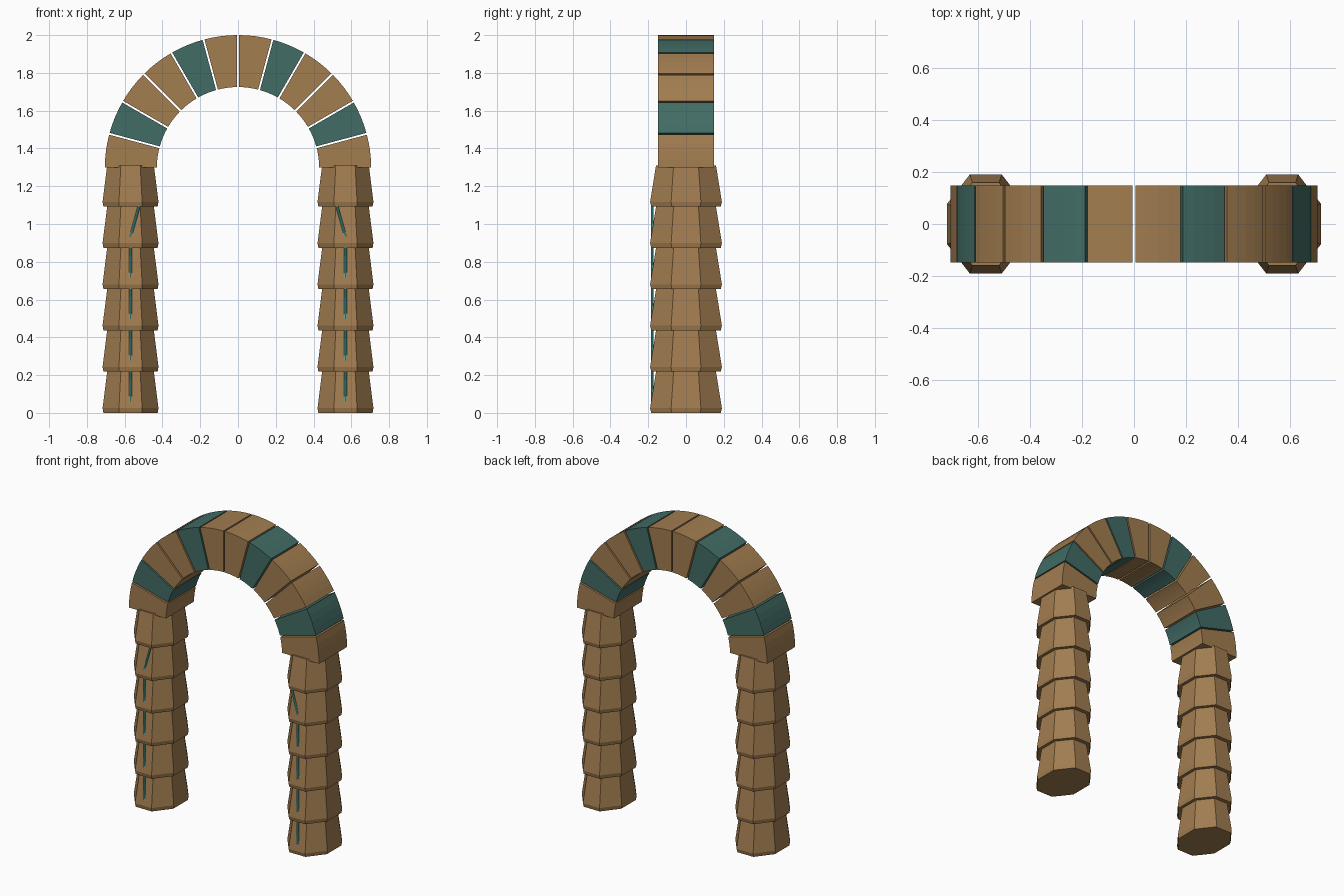
import bpy, bmesh, math
from mathutils import Matrix, Vector

cube = bpy.data.objects.get("Cube")
if cube:
    bpy.data.objects.remove(cube, do_unlink=True)


def make_material(name, rgb):
    mat = bpy.data.materials.new(name)
    mat.use_nodes = True
    mat.diffuse_color = (*rgb, 1)
    mat.node_tree.nodes["Principled BSDF"].inputs["Base Color"].default_value = (*rgb, 1)
    return mat


SAND = make_material("sandstone", (0.36, 0.205, 0.08))
TEAL = make_material("dark_teal", (0.054, 0.15, 0.13))
GLOW = make_material("bright_turquoise", (0.10, 0.52, 0.45))


def finish(name, bm, mat):
    bmesh.ops.recalc_face_normals(bm, faces=bm.faces)
    mesh = bpy.data.meshes.new(name)
    bm.to_mesh(mesh)
    bm.free()
    mesh.materials.append(mat)
    obj = bpy.data.objects.new(name, mesh)
    bpy.context.collection.objects.link(obj)
    return obj


def loft(bm, rings):
    """Skin a list of point rings and cap both ends."""
    rows = [[bm.verts.new(p) for p in ring] for ring in rings]
    n = len(rows[0])
    for a, b in zip(rows, rows[1:]):
        for i in range(n):
            j = (i + 1) % n
            bm.faces.new((a[i], a[j], b[j], b[i]))
    bm.faces.new(rows[0])
    bm.faces.new(rows[-1])


COLUMN_X = 0.569
PITCH = 0.2185
HALF_X, HALF_Y = 0.148, 0.19


def octagon(cx, z, scale):
    r = scale / math.cos(math.pi / 8)
    angles = [math.pi / 8 + k * math.pi / 4 for k in range(8)]
    return [(cx + HALF_X * r * math.cos(a), HALF_Y * r * math.sin(a), z) for a in angles]


# Columns of six stacked, tapering octagonal drums
def column(name, side):
    bm = bmesh.new()
    for i in range(6):
        z = i * PITCH
        profile = [(0, 0.97), (0.025, 1.0), (PITCH, 0.835)]
        loft(bm, [octagon(side * COLUMN_X, z + h, s) for h, s in profile])
    finish(name, bm, SAND)


# Thin inlaid rods on the front of the lower five drums, the top one leaning inward
def rods(name, side):
    bm = bmesh.new()
    for i in range(5):
        low = Vector((side * COLUMN_X, -0.179, i * PITCH + 0.06))
        high = Vector((side * COLUMN_X, -0.179, i * PITCH + 0.22))
        if i == 4:
            high.x -= side * 0.045
        rod = high - low
        turn = rod.to_track_quat("Z", "Y").to_matrix().to_4x4()
        bmesh.ops.create_cone(bm, cap_ends=True, segments=8, radius1=0.007, radius2=0.007,
                              depth=rod.length,
                              matrix=Matrix.Translation((low + high) / 2) @ turn)
    finish(name, bm, GLOW)


for label, side in (("left", 1), ("right", -1)):
    column(label + "_column", side)
    rods(label + "_column_rods", side)

# Arch of twelve wedge blocks separated by parallel gaps
CENTRE_Z, OUTER, INNER, DEPTH = 1.295, 0.705, 0.43, 0.148
GAP, STEPS = 0.005, 4


def arch_point(radius, y, start, t):
    inset = math.asin(GAP / radius)
    a = start + inset + t * (math.pi / 12 - 2 * inset)
    return (radius * math.cos(a), y, CENTRE_Z + radius * math.sin(a))


for i in range(12):
    bm = bmesh.new()
    corners = [(INNER, -DEPTH), (OUTER, -DEPTH), (OUTER, DEPTH), (INNER, DEPTH)]
    loft(bm, [[arch_point(r, y, i * math.pi / 12, s / STEPS) for r, y in corners]
              for s in range(STEPS + 1)])
    finish("arch_block_%d" % (i + 1), bm, TEAL if i % 6 in (1, 4) else SAND)
